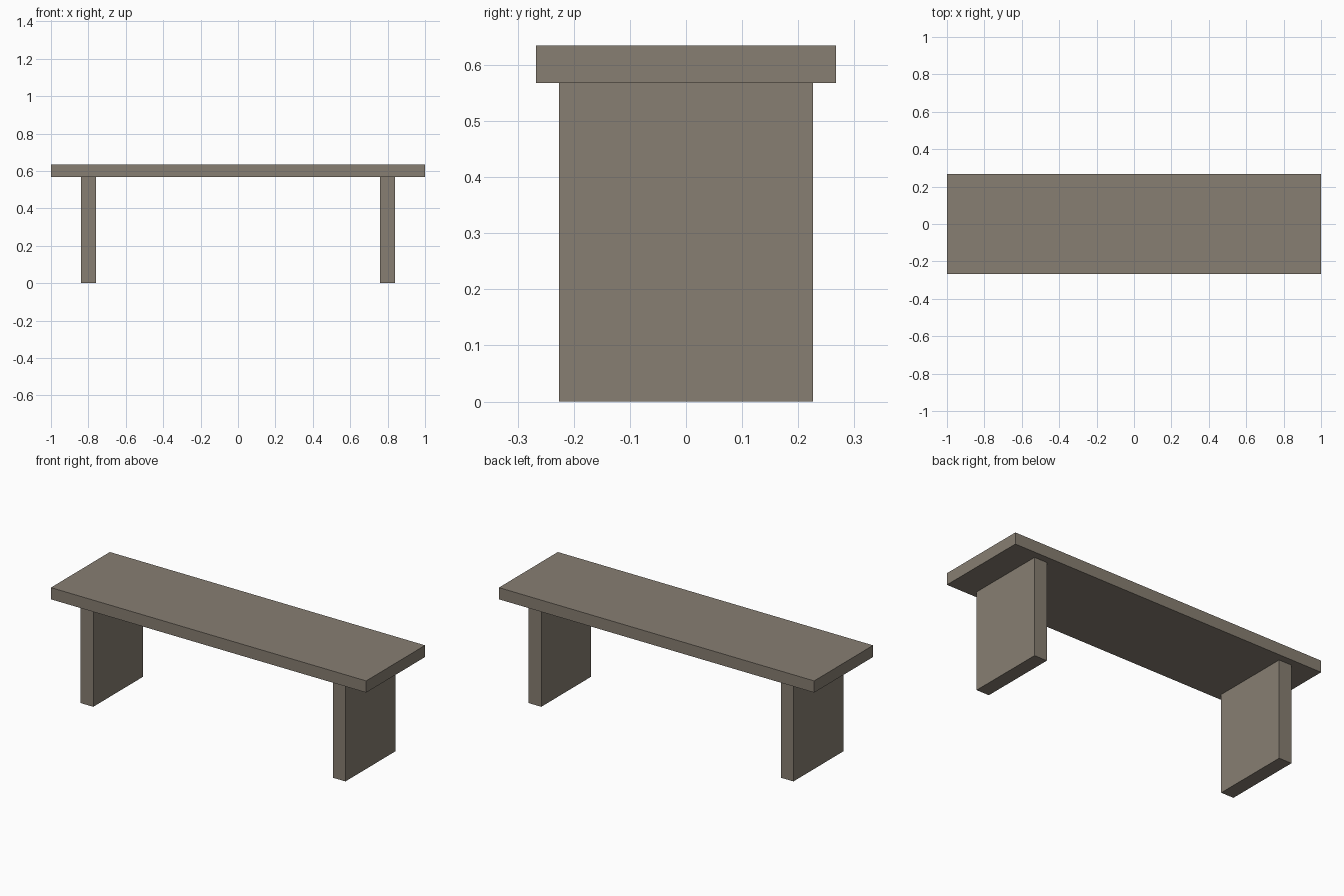
import bpy

if "Cube" in bpy.data.objects:
    bpy.data.objects.remove(bpy.data.objects["Cube"])

stone = bpy.data.materials.new("warm grey stone")
stone.diffuse_color = (0.242, 0.209, 0.168, 1)
stone.use_nodes = True
stone.node_tree.nodes["Principled BSDF"].inputs["Base Color"].default_value = stone.diffuse_color


def box(name, x, z0, z1, width, depth):
    """Axis-aligned block centred on y = 0, spanning z0 to z1."""
    bpy.ops.mesh.primitive_cube_add(size=1, location=(x, 0, (z0 + z1) / 2))
    ob = bpy.context.object
    ob.name = name
    ob.scale = (width, depth, z1 - z0)
    bpy.ops.object.transform_apply(location=False, rotation=False, scale=True)
    ob.data.materials.append(stone)
    return ob


# Seat slab
box("seat", 0, 0.568, 0.635, 2.0, 0.534)

# Slab legs at both ends
for side, sx in (("left", -1), ("right", 1)):
    box(side + "_leg", sx * 0.8, 0, 0.568, 0.08, 0.452)
